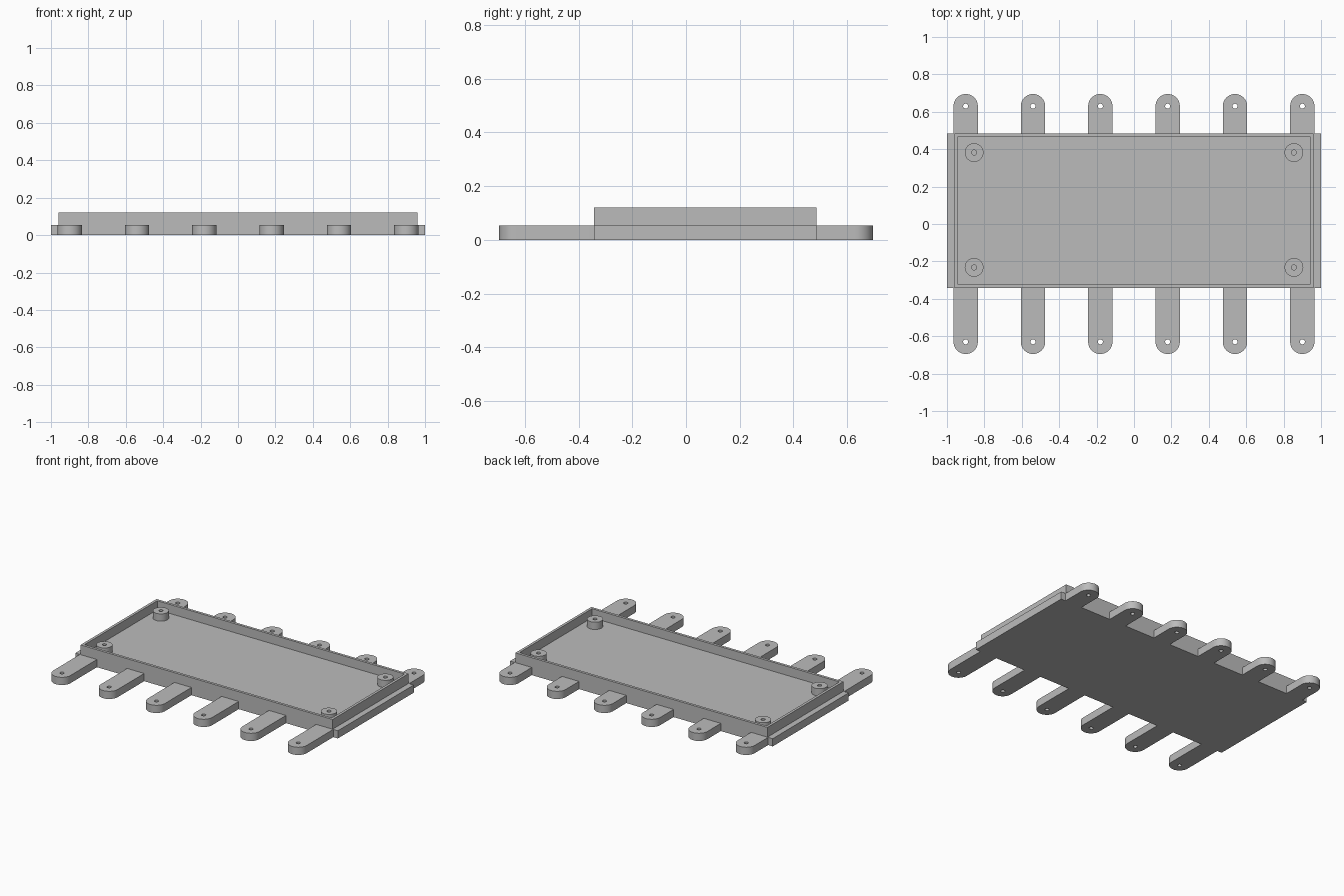
import bpy, bmesh
from math import sin, cos, pi, radians

if "Cube" in bpy.data.objects:
    bpy.data.objects.remove(bpy.data.objects["Cube"], do_unlink=True)

grey = bpy.data.materials.new("plain grey")
grey.use_nodes = True
colour = (0.5, 0.5, 0.5, 1)
grey.diffuse_color = colour
grey.node_tree.nodes["Principled BSDF"].inputs["Base Color"].default_value = colour

X, FRONT, BACK = 0.96, -0.342, 0.485      # tray walls
TOP, FLOOR, LEDGE = 0.12, 0.058, 0.053    # heights
WALL = 0.026


def finish(bm, name):
    bmesh.ops.recalc_face_normals(bm, faces=bm.faces)
    mesh = bpy.data.meshes.new(name)
    bm.to_mesh(mesh)
    bm.free()
    mesh.materials.append(grey)
    obj = bpy.data.objects.new(name, mesh)
    bpy.context.collection.objects.link(obj)
    bpy.ops.object.select_all(action="DESELECT")
    obj.select_set(True)
    bpy.context.view_layer.objects.active = obj
    bpy.ops.object.shade_smooth_by_angle(angle=radians(35))
    return obj


def arc(cx, cy, r, start, end, n):
    angles = [start + (end - start) * i / n for i in range(n + 1)]
    return [(cx + r * cos(a), cy + r * sin(a)) for a in angles]


def circle(cx, cy, r, n=32):
    return arc(cx, cy, r, 0, 2 * pi, n)[:-1]


def prism(name, loops, z0, z1):
    """Extrude an outline, with optional hole loops, from z0 to z1."""
    bm = bmesh.new()
    edges = []
    for loop in loops:
        vs = [bm.verts.new((x, y, z0)) for x, y in loop]
        edges += [bm.edges.new((a, b)) for a, b in zip(vs, vs[1:] + vs[:1])]
    bmesh.ops.triangle_fill(bm, edges=edges, use_beauty=True)
    extruded = bmesh.ops.extrude_face_region(bm, geom=bm.faces[:], use_keep_orig=True)
    for v in extruded["geom"]:
        if isinstance(v, bmesh.types.BMVert):
            v.co.z = z1
    return finish(bm, name)


# Open tray: a block with its top inset and sunk to the floor
bm = bmesh.new()
bmesh.ops.create_cube(bm, size=1)
for v in bm.verts:
    v.co.x *= 2 * X
    v.co.y = BACK if v.co.y > 0 else FRONT
    v.co.z = TOP if v.co.z > 0 else 0
bm.normal_update()
lid = max(bm.faces, key=lambda f: f.calc_center_median().z)
bmesh.ops.inset_region(bm, faces=[lid], thickness=WALL)
sunk = bmesh.ops.extrude_face_region(bm, geom=[lid])
bmesh.ops.delete(bm, geom=[lid], context="FACES_ONLY")
for v in sunk["geom"]:
    if isinstance(v, bmesh.types.BMVert):
        v.co.z = FLOOR
finish(bm, "tray")

for side, s in (("left", 1), ("right", -1)):
    # Low ledge along each end
    prism(side + "_ledge", [[(s * X, FRONT), (s, FRONT), (s, BACK), (s * X, BACK)]], 0, LEDGE)
    # Standoff posts with screw holes
    for end, y in (("front", -0.232), ("back", 0.382)):
        x = s * 0.855
        prism(f"{end}_{side}_post", [circle(x, y, 0.05), circle(x, y, 0.0135, 20)], FLOOR, 0.108)

# Rounded mounting tabs with through holes
R, TIP = 0.065, 0.63
for i in range(6):
    x = -0.9 + 0.36 * i
    hole = circle(0, 0, 0.0135, 20)
    for end, s, wall in (("front", -1, FRONT), ("back", 1, BACK)):
        outline = [(x + R, wall)] + arc(x, s * TIP, R, 0, s * pi, 24) + [(x - R, wall)]
        prism(f"{end}_tab_{i + 1}",
              [outline, [(x + hx, s * TIP + hy) for hx, hy in hole]], 0, LEDGE)
